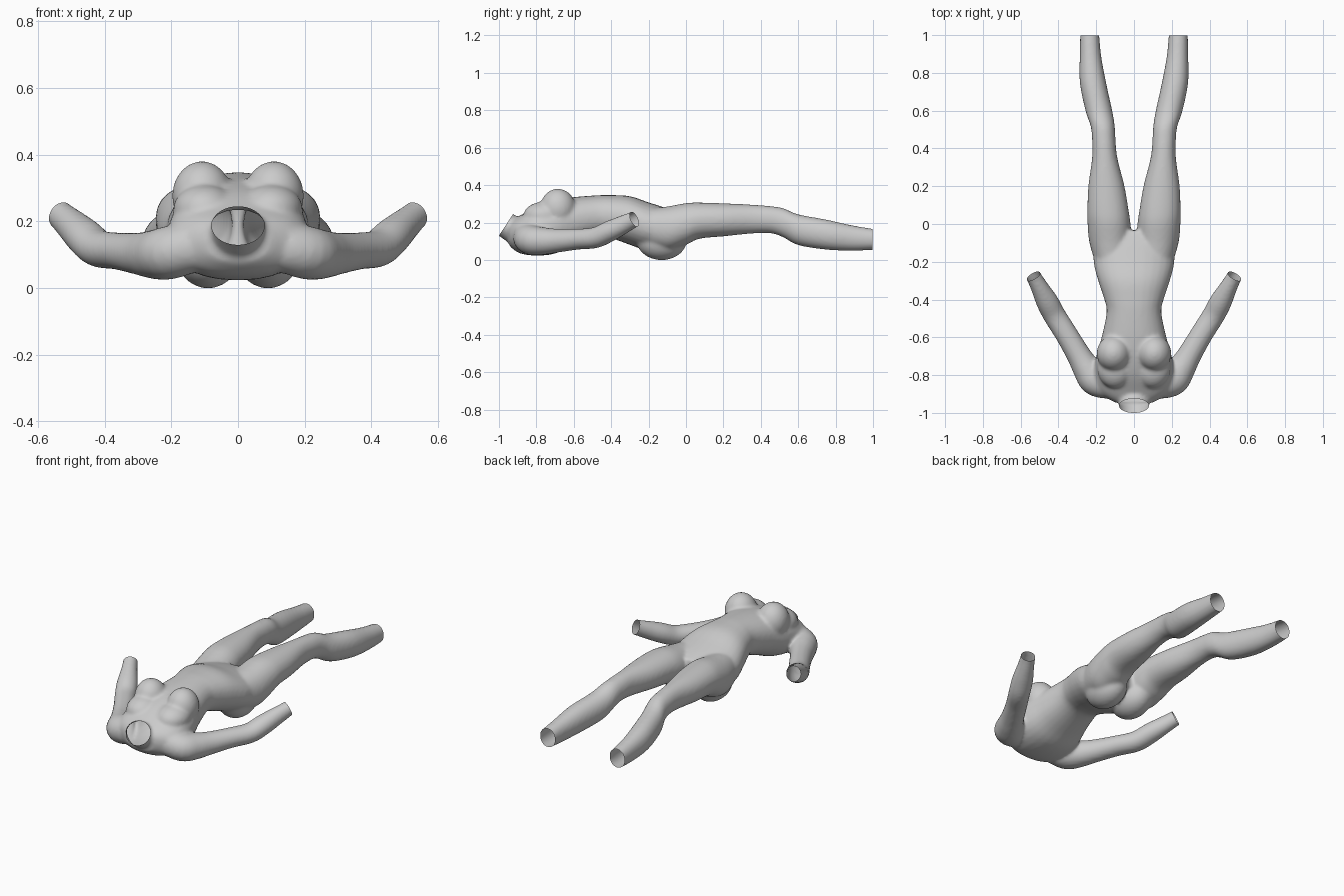
import bpy, bmesh, math
from mathutils import Vector, Matrix

if "Cube" in bpy.data.objects:
    bpy.data.objects.remove(bpy.data.objects["Cube"])

bm = bmesh.new()
SIDES = 28


def spline(rows, steps=4):
    """Smoothly resample rows of numbers (Catmull-Rom)."""
    out = []
    for i in range(len(rows) - 1):
        p = [rows[max(0, min(len(rows) - 1, i + k))] for k in (-1, 0, 1, 2)]
        for s in range(steps):
            t = s / steps
            out.append([b + 0.5 * t * (c - a + t * (2*a - 5*b + 4*c - d + t * (3*(b - c) + d - a)))
                        for a, b, c, d in zip(*p)])
    return out + [list(rows[-1])]


def loft(rows, direction=None, mirror=False, power=2.0):
    """Closed tube through rows of (x, y, z, half_width, half_height)."""
    rows = spline(rows)
    pts = [Vector(r[:3]) for r in rows]
    for sx in ((1, -1) if mirror else (1,)):
        rings = []
        for i, r in enumerate(rows):
            d = direction or (pts[min(i + 1, len(pts) - 1)] - pts[max(i - 1, 0)]).normalized()
            side = d.cross(Vector((0, 0, 1))).normalized()
            up = side.cross(d)
            ring = []
            for k in range(SIDES):
                a = math.tau * k / SIDES
                c, s = math.cos(a), math.sin(a)
                c = math.copysign(abs(c) ** (2 / power), c)
                s = math.copysign(abs(s) ** (2 / power), s)
                p = pts[i] + side * c * r[3] + up * s * r[4]
                ring.append(bm.verts.new((p.x * sx, p.y, p.z)))
            rings.append(ring)
        faces = [bm.faces.new(rings[0]), bm.faces.new(rings[-1][::-1])]
        for a, b in zip(rings, rings[1:]):
            for k in range(SIDES):
                n = (k + 1) % SIDES
                faces.append(bm.faces.new((a[k], b[k], b[n], a[n])))
        bmesh.ops.recalc_face_normals(bm, faces=faces)


def blob(centre, radii):
    """Mirrored pair of ellipsoids."""
    for sx in (1, -1):
        m = Matrix.Translation((centre[0] * sx, centre[1], centre[2])) @ Matrix.Diagonal((*radii, 1))
        bmesh.ops.create_uvsphere(bm, u_segments=28, v_segments=18, radius=1, matrix=m)


Y = Vector((0, 1, 0))

# Torso: y, back z, front z, half width
torso = [(-.945, .075, .205, .10), (-.89, .035, .235, .19), (-.80, .022, .285, .212),
         (-.70, .033, .318, .20), (-.60, .075, .335, .172), (-.47, .12, .345, .145),
         (-.40, .115, .346, .157), (-.30, .08, .34, .19), (-.20, .05, .307, .214),
         (-.10, .08, .275, .205), (-.035, .12, .25, .13)]
loft([(0, y, (a + b) / 2, w, (b - a) / 2) for y, a, b, w in torso], Y, power=2.2)

# Neck, running past its cut
loft([(0, -.84, .12, .10, .08), (0, -.90, .147, .088, .074), (0, -.96, .185, .08, .07),
      (0, -1.03, .23, .08, .07)])

# Legs: y, inner x, outer x, back z, front z
legs = [(-.22, .02, .20, .08, .27), (-.10, .015, .236, .05, .285), (0, .018, .246, .08, .303),
        (.07, .028, .247, .112, .306), (.20, .05, .242, .125, .302), (.35, .088, .222, .14, .295),
        (.45, .098, .222, .142, .287), (.52, .102, .23, .12, .276), (.60, .115, .257, .078, .243),
        (.75, .148, .287, .054, .215), (.90, .175, .287, .048, .182), (1.05, .187, .284, .056, .158)]
loft([((i + o) / 2, y, (a + b) / 2, (o - i) / 2, (b - a) / 2) for y, i, o, a, b in legs],
     Y, mirror=True, power=2.1)

# Arms, running past the wrist cut
loft([(.13, -.86, .125, .07, .075), (.205, -.825, .105, .085, .08), (.25, -.765, .10, .075, .074),
      (.295, -.69, .102, .064, .064), (.36, -.58, .11, .06, .056), (.42, -.485, .118, .06, .056),
      (.46, -.41, .152, .059, .056), (.50, -.335, .188, .047, .05), (.53, -.28, .215, .041, .044),
      (.56, -.225, .242, .041, .044)], mirror=True)

# Chest and seat volumes
blob((.108, -.685, .275), (.09, .095, .105))
blob((.10, -.76, .235), (.095, .11, .075))
blob((.09, -.13, .105), (.10, .135, .107))

mesh = bpy.data.meshes.new("body_form")
bm.to_mesh(mesh)
bm.free()
body = bpy.data.objects.new("body_form", mesh)
bpy.context.collection.objects.link(body)
bpy.context.view_layer.objects.active = body
body.select_set(True)

# Fuse the volumes into one skin and soften the joins
remesh = body.modifiers.new("fuse", 'REMESH')
remesh.mode = 'VOXEL'
remesh.voxel_size = 0.009
soften = body.modifiers.new("soften", 'SMOOTH')
soften.factor = 0.5
soften.iterations = 10
for m in ("fuse", "soften"):
    bpy.ops.object.modifier_apply(modifier=m)


# Open ends at ankles, neck and wrists
def cut(point, normal, keep=lambda c: True):
    faces = [f for f in bm.faces if keep(f.calc_center_median())]
    geom = list({e for f in faces for e in f.edges}) + list({v for f in faces for v in f.verts}) + faces
    bmesh.ops.bisect_plane(bm, geom=geom, plane_co=point, plane_no=normal, clear_outer=True)


bm = bmesh.new()
bm.from_mesh(mesh)
cut((0, .998, 0), (0, 1, 0))
cut((0, -.962, .187), (0, -.115, .075))
for sx in (1, -1):
    cut((.53 * sx, -.275, .217), (.13 * sx, .22, .105), lambda c: c.x * sx > .4)
low = min(v.co.z for v in bm.verts)
bmesh.ops.translate(bm, verts=bm.verts, vec=(0, 0, -low))
bm.to_mesh(mesh)
bm.free()
bpy.ops.object.shade_smooth()
